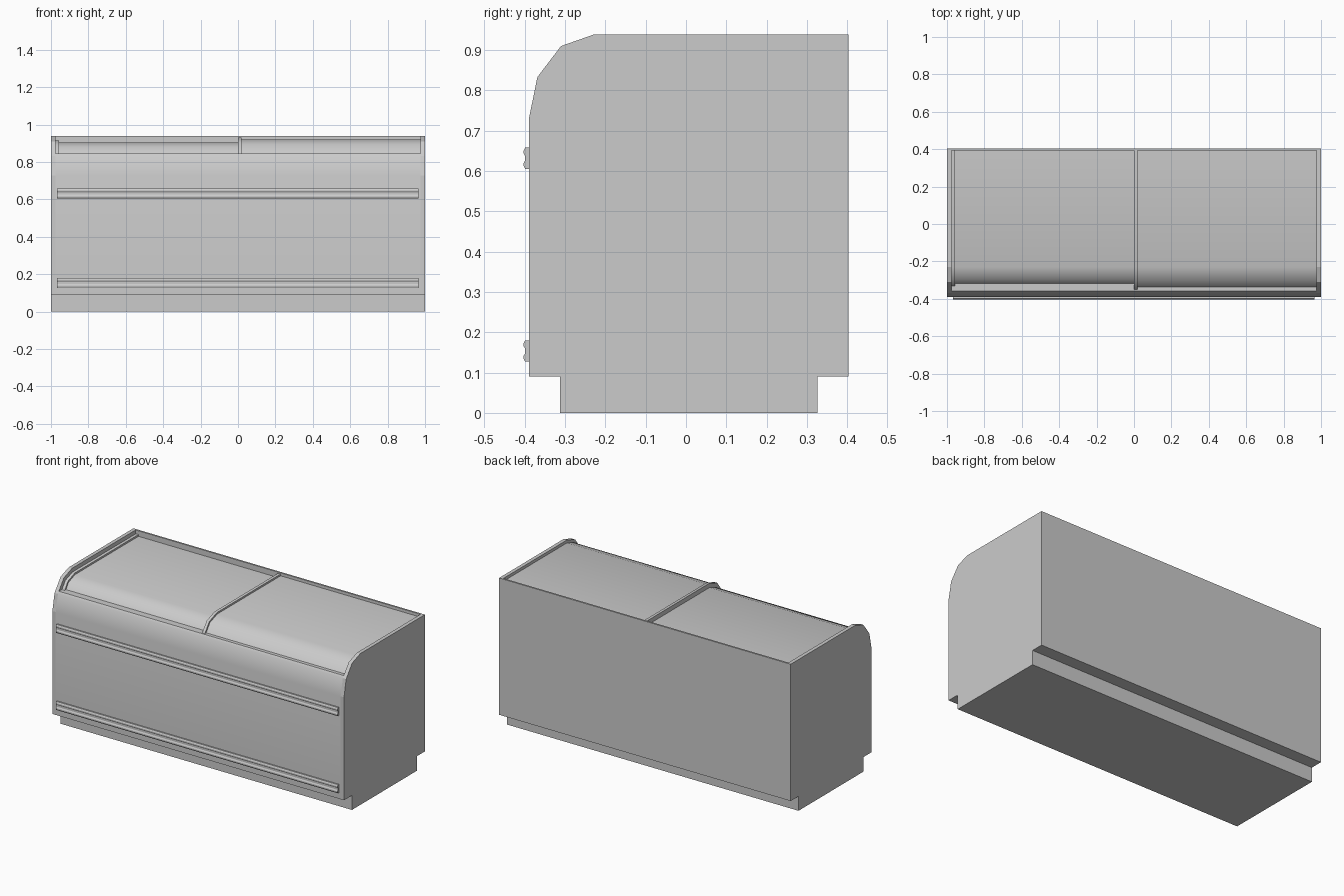
import bpy, bmesh
from math import sin, cos, radians

if "Cube" in bpy.data.objects:
    bpy.data.objects.remove(bpy.data.objects["Cube"])

BACK, TOP, LEDGE = 0.403, 0.938, 0.845   # back plane, top height, lid ledge height


def extrude(name, profile, x0, x1, smooth=False):
    """Solid made by sweeping a (y, z) profile from x0 to x1."""
    bm = bmesh.new()
    ends = [[bm.verts.new((x, y, z)) for y, z in profile] for x in (x0, x1)]
    bm.faces.new(ends[0])
    bm.faces.new(ends[1])
    n = len(profile)
    for i in range(n):
        j = (i + 1) % n
        bm.faces.new((ends[0][i], ends[0][j], ends[1][j], ends[1][i]))
    bmesh.ops.recalc_face_normals(bm, faces=bm.faces)
    mesh = bpy.data.meshes.new(name)
    bm.to_mesh(mesh)
    bm.free()
    obj = bpy.data.objects.new(name, mesh)
    bpy.context.collection.objects.link(obj)
    if smooth:
        bpy.ops.object.select_all(action='DESELECT')
        obj.select_set(True)
        bpy.context.view_layer.objects.active = obj
        bpy.ops.object.shade_smooth_by_angle(angle=radians(42))
    return obj


def shoulder(depth=0.0):
    """Rounded front shoulder, set in from the outer skin by depth."""
    return [(-0.23 - (0.16 - depth) * cos(radians(t)),
             0.728 + (0.21 - depth) * sin(radians(t))) for t in (0, 30, 60, 90)]


def at_height(a, b, z):
    f = (z - a[1]) / (b[1] - a[1])
    return (a[0] + f * (b[0] - a[0]), z)


# Plinth
extrude("plinth", [(-0.312, 0), (0.326, 0), (0.326, 0.09), (-0.312, 0.09)], -1, 1)

# End panels with the full rounded outline
outer = shoulder()
side = [(BACK, 0.09), (-0.39, 0.09)] + outer + [(BACK, TOP)]
for label, x0, x1 in (("left", -1, -0.977), ("right", 0.977, 1)):
    extrude(label + "_end_panel", side, x0, x1)

# Cabinet between the ends: front skin, lid ledge and back rim
cabinet = [(BACK, 0.09), (-0.39, 0.09)] + outer[:2]
cabinet += [at_height(outer[1], outer[2], LEDGE),
            (0.392, LEDGE), (0.392, TOP), (BACK, TOP)]
extrude("cabinet", cabinet, -0.977, 0.977, smooth=True)


# Sliding lids, each with a raised trim along its left edge
def lid_profile(depth):
    s = shoulder(depth)
    i = 1 if s[1][1] < LEDGE < s[2][1] else 0
    return ([(0.392, LEDGE), at_height(s[i], s[i + 1], LEDGE)]
            + s[i + 1:] + [(0.392, s[3][1])])


for label, x0, x1, depth in (("left", -0.975, 0.003, 0.034),
                             ("right", 0.0, 0.977, 0.018)):
    extrude(label + "_lid", lid_profile(depth), x0 + 0.005, x1, smooth=True)
    extrude(label + "_lid_trim", lid_profile(depth - 0.011), x0, x0 + 0.018, smooth=True)

# Bumper rails with a grooved face
rail = [(-0.389, 0), (-0.399, 0), (-0.403, 0.008), (-0.403, 0.014), (-0.399, 0.021),
        (-0.399, 0.032), (-0.403, 0.039), (-0.403, 0.045), (-0.399, 0.053), (-0.389, 0.053)]
for label, z0 in (("lower", 0.127), ("upper", 0.605)):
    extrude(label + "_bumper_rail", [(y, z + z0) for y, z in rail], -0.967, 0.965)
